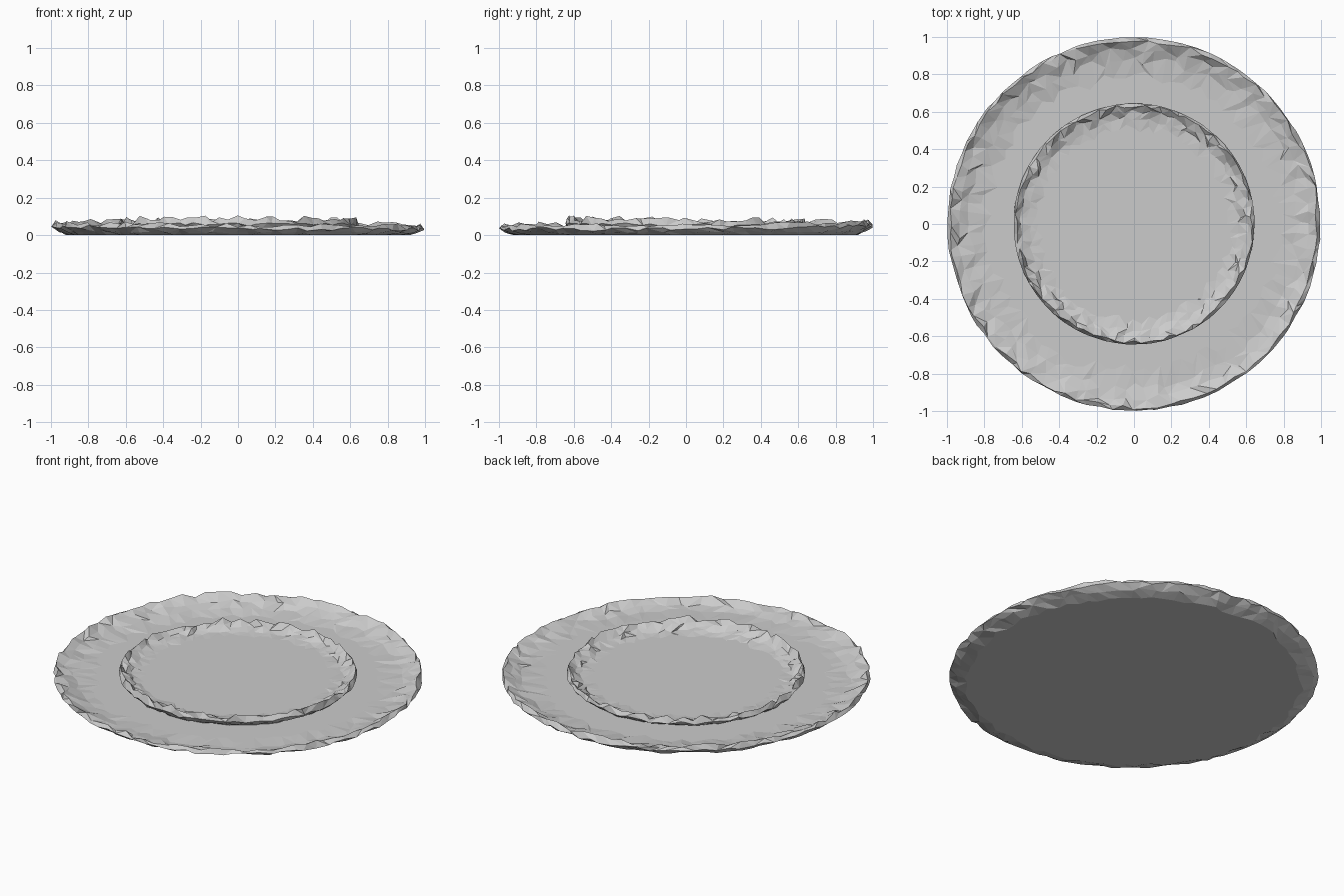
import bpy, bmesh, math, random

cube = bpy.data.objects.get("Cube")
if cube:
    bpy.data.objects.remove(cube, do_unlink=True)

stone = bpy.data.materials.new("stone_grey")
stone.use_nodes = True
GREY = (0.6, 0.6, 0.6, 1)
stone.diffuse_color = GREY
stone.node_tree.nodes["Principled BSDF"].inputs["Base Color"].default_value = GREY


def rough_dish(name, radius, base, profile, sides, seed, lean):
    """Lathe a dish; each ring is (radius, height, radial jitter, height jitter, twist)."""
    rng = random.Random(seed)
    bm = bmesh.new()
    rings = []
    for r, z, jr, jz, twist in profile:
        ring = []
        for i in range(sides):
            a = 2 * math.pi * (i + rng.uniform(-twist, twist)) / sides
            rr = min(radius, r * radius + rng.uniform(-jr, jr) * radius)
            # the rim stands a little higher towards the leaning side
            rise = lean[0] * math.cos(a) + lean[1] * math.sin(a) if jz else 0
            zz = max(0, z + rng.uniform(-jz, jz) + rise * min(1, z / 0.05))
            ring.append(bm.verts.new((rr * math.cos(a), rr * math.sin(a), base + zz)))
        rings.append(ring)
    for lower, upper in zip(rings, rings[1:]):
        for i in range(sides):
            j = (i + 1) % sides
            quad = (lower[i], lower[j], upper[j], upper[i])
            # chipped facets: split each quad along a random diagonal
            k = rng.randrange(2)
            bm.faces.new((quad[k], quad[k + 1], quad[k + 2]))
            bm.faces.new((quad[k], quad[k + 2], quad[(k + 3) % 4]))
    bm.faces.new(rings[0])
    bm.faces.new(rings[-1])
    bmesh.ops.recalc_face_normals(bm, faces=bm.faces)
    mesh = bpy.data.meshes.new(name)
    bm.to_mesh(mesh)
    bm.free()
    mesh.materials.append(stone)
    obj = bpy.data.objects.new(name, mesh)
    bpy.context.collection.objects.link(obj)
    return obj


# Rings run from the underside, round the broken rim, to the flat floor
FLOOR = 0.02
outer_rings = [
    (0.905, 0.0, 0.02, 0, 0.2),
    (0.96, 0.018, 0.012, 0.006, 0.3),
    (0.998, 0.042, 0.006, 0.010, 0.3),
    (0.982, 0.062, 0.012, 0.014, 0.3),
    (0.935, 0.040, 0.018, 0.010, 0.3),
    (0.875, 0.026, 0.025, 0.005, 0.3),
    (0.79, FLOOR, 0.04, 0, 0.2),
]
inner_rings = [
    (0.925, 0.0, 0.015, 0, 0.2),
    (0.97, 0.016, 0.01, 0.005, 0.3),
    (1.0, 0.034, 0.004, 0.010, 0.3),
    (0.978, 0.062, 0.014, 0.018, 0.3),
    (0.93, 0.040, 0.02, 0.012, 0.3),
    (0.875, 0.024, 0.025, 0.005, 0.3),
    (0.80, 0.018, 0.04, 0, 0.2),
]

rough_dish("outer_basin", 1.0, 0.0, outer_rings, 96, 4, (-0.009, 0.009))
rough_dish("inner_basin", 0.645, FLOOR, inner_rings, 84, 11, (0.0, -0.006))
